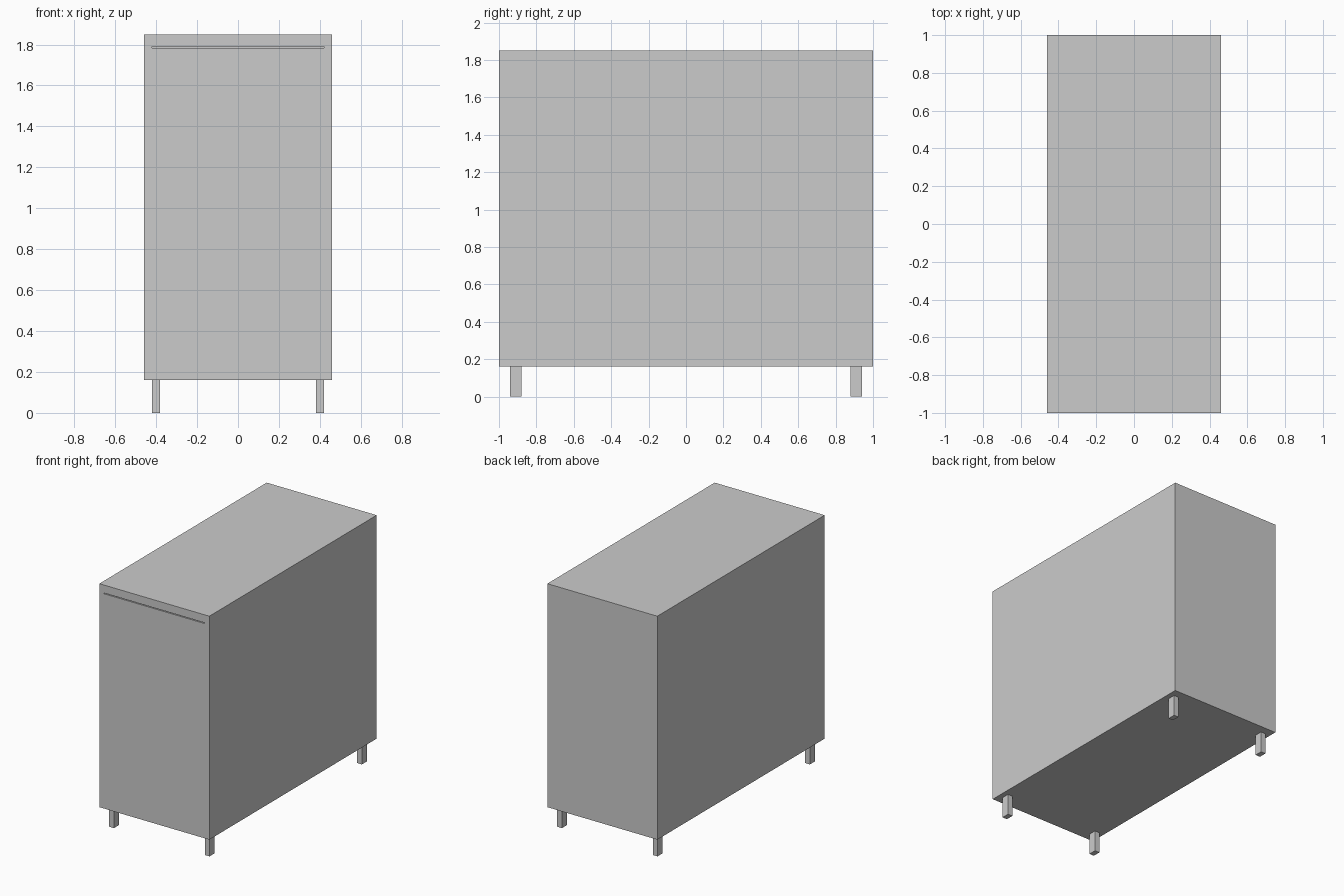
import bpy

if "Cube" in bpy.data.objects:
    bpy.data.objects.remove(bpy.data.objects["Cube"])


def box(name, x, y, z):
    """Box spanning the given (min, max) ranges."""
    spans = (x, y, z)
    bpy.ops.mesh.primitive_cube_add(size=1, location=[(a + b) / 2 for a, b in spans])
    ob = bpy.context.object
    ob.name = name
    ob.scale = [b - a for a, b in spans]
    bpy.ops.object.transform_apply(location=False, rotation=False, scale=True)
    return ob


W, D = 0.46, 1.0               # half width, half depth
T = 0.04                       # panel thickness
Z0, Z1, TOP = 0.16, 1.79, 1.85  # underside, top seam, top

# Carcass panels
box("top_panel", (-W, W), (-D, D), (Z1, TOP))
box("left_side_panel", (-W, -W + T), (-D, D), (Z0, Z1))
box("right_side_panel", (W - T, W), (-D, D), (Z0, Z1))
box("bottom_panel", (-W + T, W - T), (-D + T, D - T), (Z0, Z0 + T))
box("back_panel", (-W + T, W - T), (D - T, D), (Z0, Z1))

# Flush front with a narrow gap under the top
box("front_panel", (-W + T, W - T), (-D, -D + T), (Z0, Z1 - 0.006))

# Four legs
for xn, sx in (("left", -1), ("right", 1)):
    for yn, sy in (("front", -1), ("back", 1)):
        cx, cy = sx * 0.4, sy * 0.91
        box(f"{yn}_{xn}_leg", (cx - 0.02, cx + 0.02), (cy - 0.03, cy + 0.03), (0, Z0))
